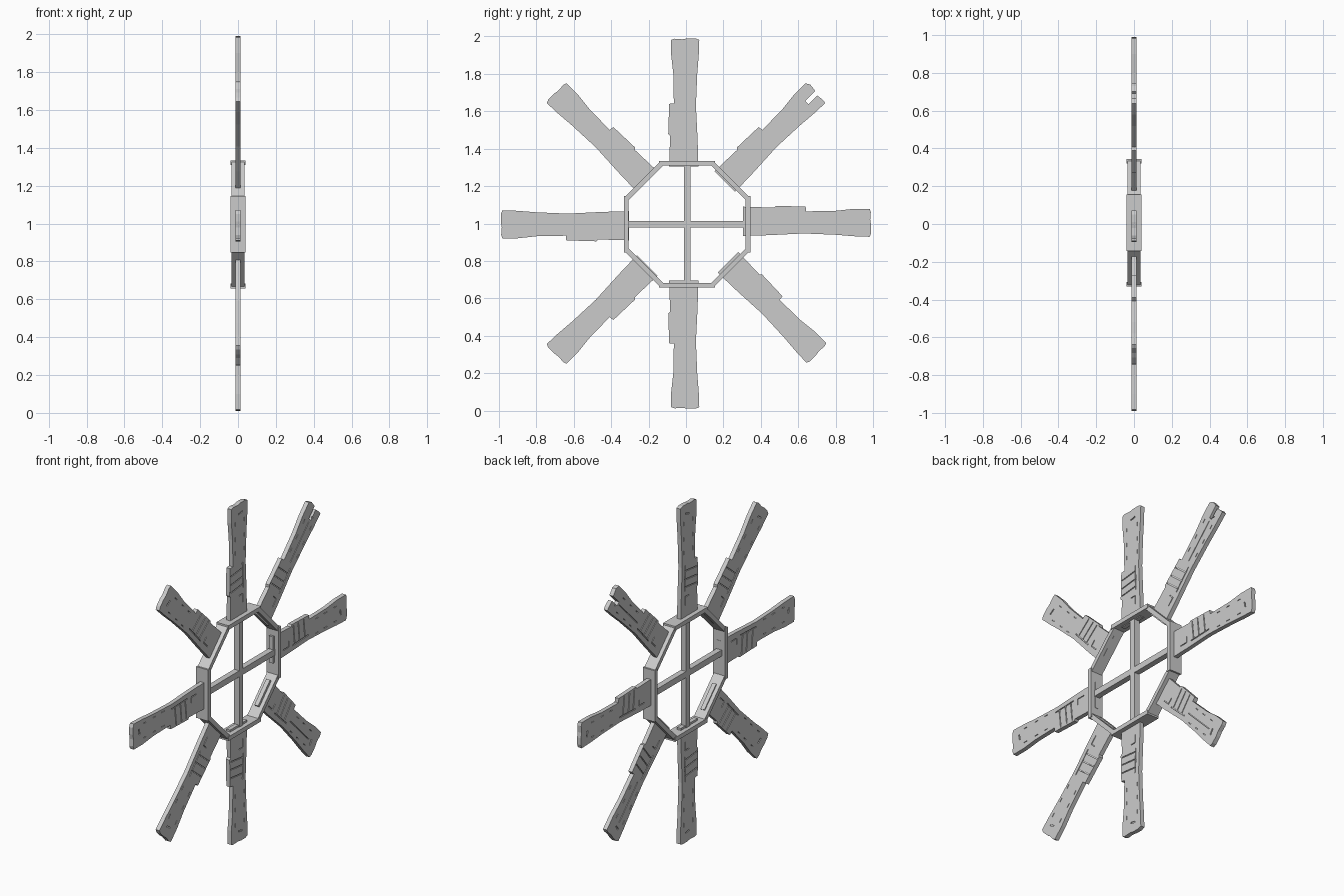
import bpy, bmesh
from math import cos, sin, pi, hypot

cube = bpy.data.objects.get("Cube")
if cube:
    bpy.data.objects.remove(cube)

GREY = (0.6, 0.6, 0.6, 1)
wood = bpy.data.materials.new("weathered_grey_wood")
wood.use_nodes = True
wood.diffuse_color = GREY
wood.node_tree.nodes["Principled BSDF"].inputs["Base Color"].default_value = GREY


def add_prism(bm, points, x0, x1):
    """Closed slab with a (y, z) outline between two x values."""
    near = [bm.verts.new((x0, y, z)) for y, z in points]
    far = [bm.verts.new((x1, y, z)) for y, z in points]
    bm.faces.new(near)
    bm.faces.new(far[::-1])
    for i in range(len(points)):
        j = (i + 1) % len(points)
        bm.faces.new((near[j], near[i], far[i], far[j]))


def make_object(name, prisms):
    bm = bmesh.new()
    for prism in prisms:
        add_prism(bm, *prism)
    bmesh.ops.recalc_face_normals(bm, faces=bm.faces)
    mesh = bpy.data.meshes.new(name)
    bm.to_mesh(mesh)
    bm.free()
    mesh.materials.append(wood)
    obj = bpy.data.objects.new(name, mesh)
    bpy.context.collection.objects.link(obj)
    return obj


def to_wheel(points, angle, flip=1, centre=(0, 1)):
    """Radial and sideways positions to wheel positions."""
    c, s = cos(angle), sin(angle)
    return [(centre[0] + r * c - flip * t * s, centre[1] + r * s + flip * t * c)
            for r, t in points]


def strip(a, b, width):
    """Thin rectangle from a to b."""
    dr, dt = b[0] - a[0], b[1] - a[1]
    k = width / 2 / hypot(dr, dt)
    n, m = -dt * k, dr * k
    return [(a[0] + n, a[1] + m), (b[0] + n, b[1] + m),
            (b[0] - n, b[1] - m), (a[0] - n, a[1] - m)]


# Octagonal rim of overlapping boards
HUB = (0.006, 0.996)
for i in range(8):
    square = i % 2 == 0
    half = 0.15 if square else 0.138
    wide = 0.039 if square else 0.035
    board = [(0.313, -half), (0.338, -half), (0.338, half), (0.313, half)]
    make_object(f"rim_board_{i}", [(to_wheel(board, i * pi / 4, 1, HUB), -wide, wide)])

# Crossed spokes inside the rim
for name, angle in (("horizontal_spoke", 0), ("vertical_spoke", pi / 2)):
    bar = strip((-0.32, 0), (0.32, 0), 0.036)
    make_object(name, [(to_wheel(bar, angle, 1, HUB), -0.017, 0.017)])

# Paddle outline: wide root with a stepped patch, then a flared plank
THICK = 0.0125
SIDE_A = [(0.305, 0.09), (0.47, 0.085), (0.48, 0.095), (0.64, 0.09),
          (0.642, 0.065), (0.8, 0.068), (0.9, 0.079), (0.982, 0.079)]
END = [(0.988, 0.06), (0.985, 0.02), (0.99, -0.01), (0.99, -0.05)]
SPLIT_END = [(0.995, 0.055), (0.99, 0.012), (0.915, 0.012),
             (0.915, -0.012), (0.98, -0.012), (0.985, -0.05)]
SIDE_B = [(0.982, -0.071), (0.9, -0.068), (0.8, -0.06), (0.63, -0.053),
          (0.45, -0.062), (0.305, -0.066)]

# Grooves: patch boards, their end seam, a corner mark and nail cracks
GROOVES = [((r, 0.085), (r + 0.012, -0.026), 0.006) for r in (0.495, 0.54, 0.59)]
GROOVES += [((0.485, -0.03), (0.635, -0.024), 0.006),
            ((0.40, -0.025), (0.45, -0.025), 0.005),
            ((0.45, -0.025), (0.45, 0.01), 0.005),
            ((0.928, 0.012), (0.935, -0.022), 0.008)]
GROOVES += [((r, t), (r + 0.024, t), 0.004)
            for r in (0.70, 0.78, 0.87) for t in (0.045, -0.04)]
LONG_CRACK = ((0.66, 0.0), (0.9, 0.0), 0.005)


def make_paddle(i, name):
    angle = i * pi / 4
    flip = -1 if i in (3, 6) else 1
    outline = SIDE_A + (SPLIT_END if i == 1 else END) + SIDE_B
    paddle = make_object(name, [(to_wheel(outline, angle, flip), -THICK, THICK)])
    cracks = GROOVES + ([LONG_CRACK] if i in (1, 7) else [])
    cuts = []
    for a, b, width in cracks:
        shape = to_wheel(strip(a, b, width), angle, flip)
        for side in (-1, 1):
            cuts.append((shape, side * 0.008, side * 0.02))
    cutter = make_object("groove_cutter", cuts)
    cutter.hide_render = True
    mod = paddle.modifiers.new("grooves", "BOOLEAN")
    mod.operation = "DIFFERENCE"
    mod.solver = "EXACT"
    mod.use_self = True
    mod.object = cutter
    # Bake the grooves and drop the cutter
    graph = bpy.context.evaluated_depsgraph_get()
    carved = bpy.data.meshes.new_from_object(paddle.evaluated_get(graph))
    paddle.modifiers.clear()
    paddle.data = carved
    bpy.data.objects.remove(cutter)


NAMES = ("back", "upper_back", "top", "upper_front",
         "front", "lower_front", "bottom", "lower_back")
for i, place in enumerate(NAMES):
    make_paddle(i, place + "_paddle")
